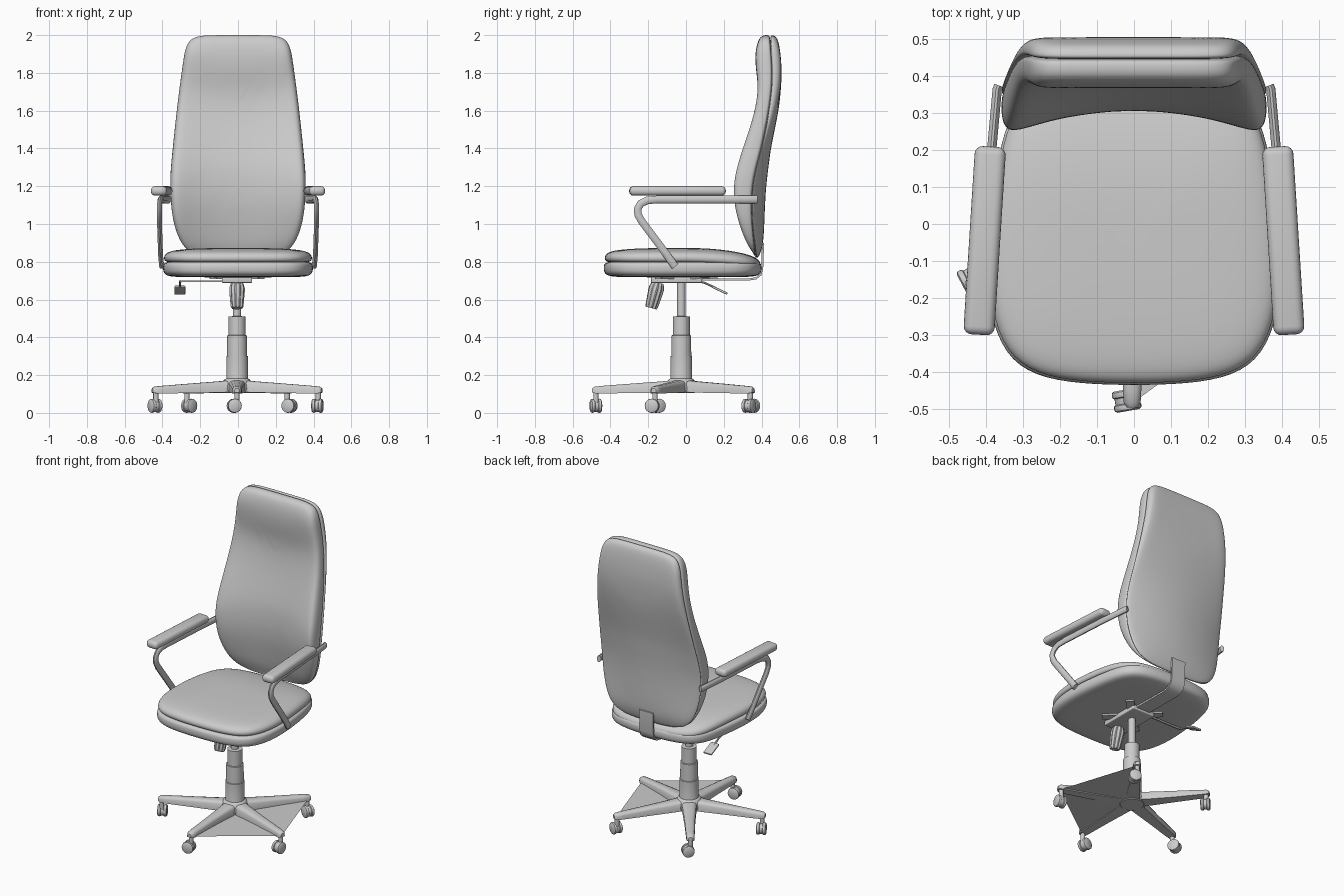
import bpy, bmesh, math
from mathutils import Matrix, Vector

if "Cube" in bpy.data.objects:
    bpy.data.objects.remove(bpy.data.objects["Cube"])

T, R = Matrix.Translation, Matrix.Rotation
CX, CY = -0.005, -0.025          # axis of the gas lift


def finish(name, bm, angle=40, subsurf=0, mirror=False):
    bmesh.ops.remove_doubles(bm, verts=bm.verts, dist=1e-5)
    bmesh.ops.recalc_face_normals(bm, faces=bm.faces)
    me = bpy.data.meshes.new(name)
    bm.to_mesh(me)
    bm.free()
    ob = bpy.data.objects.new(name, me)
    bpy.context.collection.objects.link(ob)
    if mirror:
        ob.modifiers.new("Mirror", 'MIRROR')
    if subsurf:
        m = ob.modifiers.new("Subdivision", 'SUBSURF')
        m.levels = m.render_levels = subsurf
        me.polygons.foreach_set("use_smooth", [True] * len(me.polygons))
    else:
        bpy.ops.object.select_all(action='DESELECT')
        bpy.context.view_layer.objects.active = ob
        ob.select_set(True)
        bpy.ops.object.shade_smooth_by_angle(angle=math.radians(angle))
    return ob


def loft(name, rings, caps=True, mat=Matrix(), **kw):
    bm = bmesh.new()
    vs = [[bm.verts.new(mat @ Vector(p)) for p in ring] for ring in rings]
    n = len(rings[0])
    for a, b in zip(vs, vs[1:]):
        for i in range(n):
            j = (i + 1) % n
            bm.faces.new((a[i], a[j], b[j], b[i]))
    if caps:
        bm.faces.new(vs[0])
        bm.faces.new(vs[-1])
    return finish(name, bm, **kw)


def lathe(name, profile, mat=Matrix(), seg=32, rib=0):
    rings = []
    for r, z in profile:
        rr = [max(r - (rib if i % 4 > 1 else 0), 0.001) for i in range(seg)]
        rings.append([(q * math.cos(2 * math.pi * i / seg), q * math.sin(2 * math.pi * i / seg), z)
                      for i, q in enumerate(rr)])
    return loft(name, rings, mat=mat)


def sweep(name, path, rx, ry, seg=12, **kw):
    """Oval bar along a path lying close to a plane of constant x."""
    path = [Vector(p) for p in path]
    rings = []
    for i, p in enumerate(path):
        t = (path[min(i + 1, len(path) - 1)] - path[max(i - 1, 0)]).normalized()
        up = t.cross(Vector((1, 0, 0))).normalized()
        side = up.cross(t)
        rings.append([p + side * rx * math.cos(a) + up * ry * math.sin(a)
                      for a in (2 * math.pi * (k + 0.5) / seg for k in range(seg))])
    return loft(name, rings, **kw)


def box(name, size, mat, bevel=0.0, **kw):
    bm = bmesh.new()
    bmesh.ops.create_cube(bm, size=1, matrix=Matrix.Diagonal((*size, 1)))
    if bevel:
        bmesh.ops.bevel(bm, geom=bm.edges[:], offset=bevel, segments=4, profile=0.5, affect='EDGES')
    bm.transform(mat)
    return finish(name, bm, **kw)


def full(half):
    return half + [(-x, v) for x, v in reversed(half[1:-1])]


# Backrest: front cushion and back shell share one outline
# z, front edge y, seam y, rear y, sideways wrap
BACK = [(0.82, .345, .37, .39, .03), (0.9, .295, .36, .41, .05), (1.0, .26, .35, .415, .065),
        (1.1, .238, .345, .418, .07), (1.2, .235, .35, .425, .07), (1.3, .253, .37, .437, .06),
        (1.4, .285, .40, .45, .05), (1.5, .325, .425, .47, .035), (1.6, .36, .44, .49, .02),
        (1.7, .383, .455, .502, .005), (1.8, .372, .458, .507, 0), (1.9, .364, .45, .502, 0),
        (2.0, .385, .445, .485, 0)]


def back_at(z):
    z = min(max(z, 0.82), 2.0)
    for a, b in zip(BACK, BACK[1:]):
        if z <= b[0]:
            f = (z - a[0]) / (b[0] - a[0])
            return [p + (q - p) * f for p, q in zip(a[1:], b[1:])]


back_outline = full([(0, 2.0), (.12, 2.0), (.2, 1.998), (.255, 1.98), (.28, 1.93), (.292, 1.85),
                     (.306, 1.75), (.325, 1.6), (.346, 1.4), (.358, 1.28), (.36, 1.18), (.352, 1.06),
                     (.33, .96), (.29, .875), (.22, .832), (.1, .82), (0, .82)])


def back_half(name, profile, front):
    rings = []
    for d, t in profile:
        ring = []
        for x0, z0 in back_outline:
            x, z = x0 * (1 - d / .36), 1.41 + (z0 - 1.41) * (1 - d / .59)
            f, s, b, w = back_at(z)
            k = (x / .35) ** 2
            y = f + w * (1 - k) if front else b - .8 * w * k
            ring.append((x, s + t * (y - s), z))
        rings.append(ring)
    loft(name, rings, caps=False, subsurf=2)


back_half("backrest_cushion", [(.03, 0), (.006, .03), (0, .15), (0, .55), (.01, .82), (.03, .96), (.07, 1),
                               (.13, 1), (.2, 1), (.28, 1), (.36, 1)], True)
back_half("backrest_shell", [(.03, 0), (.006, .05), (0, .2), (.002, .5), (.012, .8), (.03, .95), (.07, 1),
                             (.13, 1), (.2, 1), (.28, 1), (.36, 1)], False)

# Seat: upper cushion and lower pan
seat_outline = full([(0, -.437), (.15, -.433), (.27, -.412), (.35, -.355), (.392, -.24), (.4, -.1), (.388, .05),
                     (.365, .2), (.335, .3), (.27, .37), (.15, .397), (0, .402)])


def seat_half(name, profile, drop):
    rings = []
    for d, z in profile:
        s = 1 - d / .4
        ring = [(x * s, -.02 + (y + .02) * s) for x, y in seat_outline]
        rings.append([(x, y, z - drop * max(0, y - .05) ** 2) for x, y in ring])
    loft(name, rings, caps=False, subsurf=2)


seat_half("seat_cushion", [(.04, .797), (.012, .80), (.005, .815), (.006, .83), (.018, .847), (.05, .859),
                           (.12, .868), (.25, .873), (.4, .873)], .3)
seat_half("seat_pan", [(.04, .802), (.006, .795), (0, .78), (0, .75), (.012, .73), (.045, .72), (.15, .718),
                       (.4, .718)], .0)

# Armrests
box("armrest_pad", (.084, .51, .05), T((.404, -.045, 1.175)) @ R(.063, 4, 'Z'), .022, mirror=True)
sweep("armrest_tube", [(.366, .375, 1.13), (.37, .365, 1.13), (.385, .2, 1.13), (.408, -.15, 1.13),
                       (.413, -.205, 1.125), (.415, -.24, 1.108), (.416, -.256, 1.08), (.416, -.254, 1.05),
                       (.416, -.235, 1.015), (.41, -.1, .835), (.405, -.065, .785), (.404, -.058, .775)],
      .013, .021, mirror=True)

# Strap joining seat and back
sweep("back_strap", [(0, .05, .708), (0, .33, .706), (0, .37, .712), (0, .395, .732), (0, .403, .765),
                     (0, .408, .9)], .07, .008, seg=4)

# Tilt mechanism under the seat
box("mechanism_block", (.16, .27, .03), T((CX, -.05, .703)), .006)
for a in (45, -45):
    box("mount_arm", (.05, .36, .012), T((CX, -.02, .714)) @ R(math.radians(a), 4, 'Z'))
lathe("tension_knob", [(0, 0), (.03, 0), (.035, -.01), (.041, -.03), (.041, -.05), (.034, -.13), (.03, -.14),
                       (0, -.14)], T((CX, -.148, .69)) @ R(math.radians(-15), 4, 'X'), 40, .005)

# Height lever with paddle
box("lever_rod", (.29, .01, .01), T((-.16, .06, .697)))
sweep("lever_stem", [(-.305, .055, .699), (-.307, .1, .688), (-.308, .16, .66)], .006, .006, 8)
box("lever_paddle", (.058, .09, .012), T((-.308, .178, .65)) @ R(math.radians(-25), 4, 'X'), .004)

# Gas lift and hub
axis = T((CX, CY, 0))
lathe("gas_lift", [(.062, .16), (.057, .18), (.057, .3), (.053, .302), (.052, .41), (.045, .412), (.045, .51),
                   (.022, .512), (.022, .715)], axis)
lathe("base_hub", [(0, .105), (.07, .105), (.082, .125), (.078, .155), (.066, .178), (.05, .185), (0, .185)], axis)

# Five legs with twin-wheel casters
LEG = [(.03, .046, .175, .112), (.1, .04, .167, .108), (.25, .031, .156, .105), (.42, .025, .143, .103),
       (.458, .023, .139, .104), (.472, .014, .13, .108)]
wheel = [(0, -.011), (.03, -.011), (.036, -.007), (.0375, 0), (.036, .007), (.03, .011), (0, .011)]
tips = []
for i in range(5):
    a = math.radians(-90 + 72 * i)
    m = axis @ R(a, 4, 'Z')
    tips.append(m @ Vector((.46, 0, .11)))
    loft("base_leg", [[(r, -w, b), (r, w, b), (r, w, t - .016), (r, w * .8, t - .005), (r, w * .4, t),
                       (r, -w * .4, t), (r, -w * .8, t - .005), (r, -w, t - .016)] for r, w, t, b in LEG], mat=m)
    c = m @ T((.452, -.015, .0375)) @ R(math.radians(10), 4, 'Z')
    for s in (-.018, .018):
        lathe("caster_wheel", wheel, c @ T((s, 0, 0)) @ R(math.pi / 2, 4, 'Y'), 24)
    lathe("caster_hood", [(0, -.009), (.032, -.009), (.032, .009), (0, .009)], c @ R(math.pi / 2, 4, 'Y'), 24)
    lathe("caster_stem", [(.014, .05), (.014, .115)], m @ T((.452, 0, 0)), 16)

# Thin web filling two gaps between the legs on the right
bm = bmesh.new()
bm.faces.new([bm.verts.new(p) for p in (Vector((CX, CY, .11)), tips[0], tips[1], tips[2])])
finish("base_web", bm)
